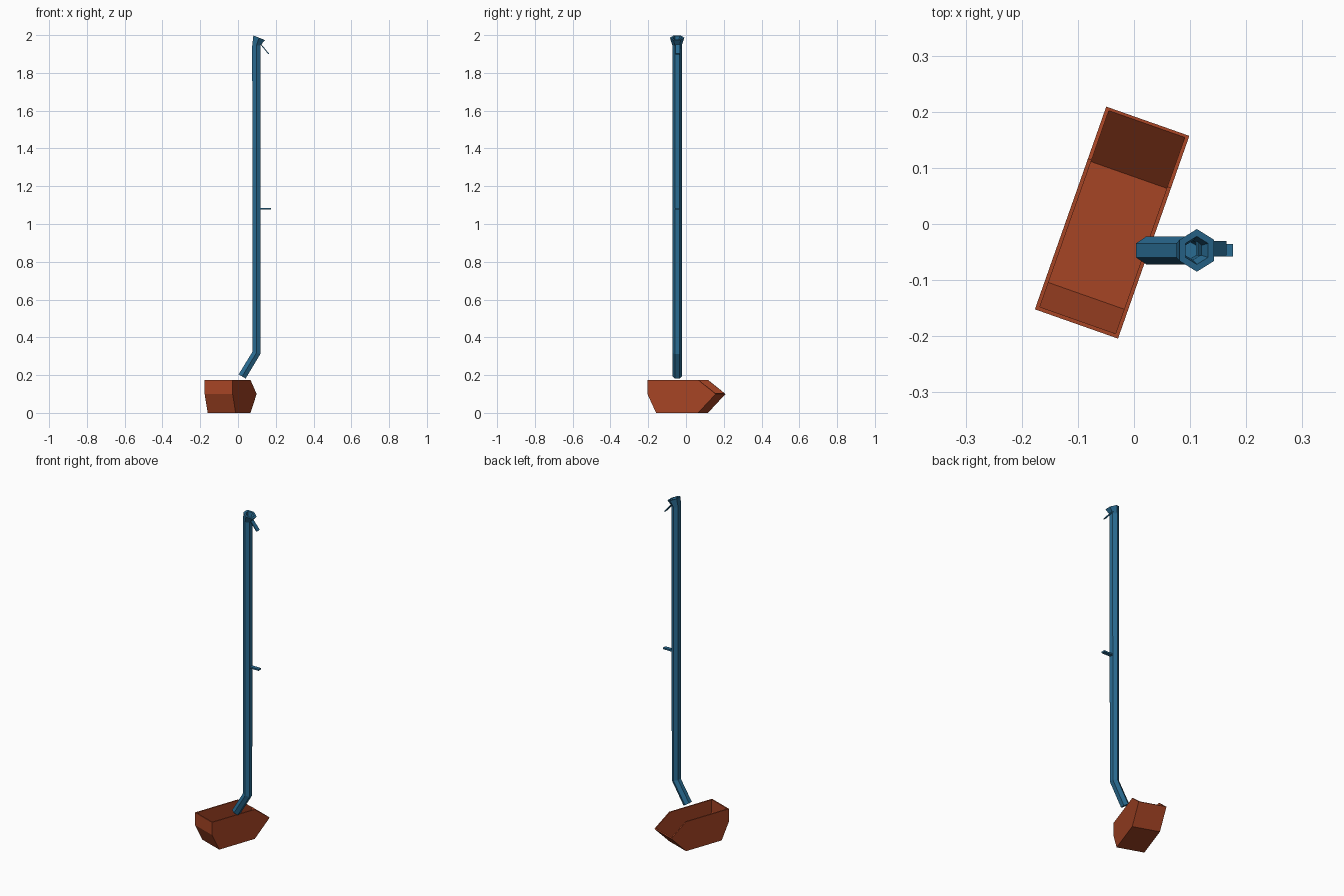
import bpy, bmesh, math
from mathutils import Vector, Matrix

if "Cube" in bpy.data.objects:
    bpy.data.objects.remove(bpy.data.objects["Cube"])


def material(name, colour):
    m = bpy.data.materials.new(name)
    m.diffuse_color = (*colour, 1)
    m.use_nodes = True
    m.node_tree.nodes["Principled BSDF"].inputs["Base Color"].default_value = m.diffuse_color
    return m


RUST = material("rust_orange", (0.38, 0.058, 0.018))
BLUE = material("steel_blue", (0.023, 0.15, 0.29))


def finish(name, bm, mat):
    bmesh.ops.recalc_face_normals(bm, faces=bm.faces)
    me = bpy.data.meshes.new(name)
    bm.to_mesh(me)
    bm.free()
    me.materials.append(mat)
    ob = bpy.data.objects.new(name, me)
    bpy.context.collection.objects.link(ob)
    return ob


# Trough: extruded side profile, open along the top and the sloping lip
profile = [(-0.1915, 0.175), (-0.1915, 0.1), (-0.143, 0), (0.093, 0), (0.1915, 0.1), (0.093, 0.175)]
bm = bmesh.new()
left, right = [[bm.verts.new((x, y, z)) for y, z in profile] for x in (-0.0785, 0.0785)]
bm.faces.new(left[::-1])
bm.faces.new(right)
for i in range(4):
    bm.faces.new((left[i], left[i + 1], right[i + 1], right[i]))
# make normals point outward regardless of the open top
middle = Vector((0, 0, 0.09))
bm.normal_update()
for f in bm.faces:
    if f.normal.dot(f.calc_center_median() - middle) < 0:
        f.normal_flip()
me = bpy.data.meshes.new("trough")
bm.to_mesh(me)
bm.free()
me.materials.append(RUST)
trough = bpy.data.objects.new("trough", me)
bpy.context.collection.objects.link(trough)
trough.location = (-0.039, 0.0025, 0)
trough.rotation_euler.z = math.radians(-19.4)
wall = trough.modifiers.new("wall", 'SOLIDIFY')
wall.thickness = 0.007
wall.offset = -1
wall.use_even_offset = True

# Pipe: six-sided rings (x, z, tilt, radius) from the bent foot to the flared hollow mouth
PIPE_Y = -0.047
rings = [(0.022, 0.193, 31, 0.025), (0.097, 0.317, 15.5, 0.025), (0.097, 1.945, 0, 0.025),
         (0.112, 1.986, 22, 0.038), (0.112, 1.986, 22, 0.025),
         (0.105, 1.958, 15, 0.017), (0.097, 1.88, 0, 0.017)]
bm = bmesh.new()
loops = []
for x, z, tilt, r in rings:
    t = math.radians(tilt)
    loop = []
    for k in range(6):
        a = math.radians(30 + 60 * k)
        u, v = r * math.cos(a), r * math.sin(a)
        loop.append(bm.verts.new((x + u * math.cos(t), PIPE_Y + v, z - u * math.sin(t))))
    loops.append(loop)
for a, b in zip(loops, loops[1:]):
    for k in range(6):
        n = (k + 1) % 6
        bm.faces.new((a[k], a[n], b[n], b[k]))
bm.faces.new(loops[0])
bm.faces.new(loops[-1])
finish("pipe", bm, BLUE)


# Flat tabs on the pipe
def tab(name, start, end, y, width, thick):
    s, e = Vector((start[0], y, start[1])), Vector((end[0], y, end[1]))
    d = e - s
    bm = bmesh.new()
    bmesh.ops.create_cube(bm, size=1)
    bmesh.ops.scale(bm, vec=(d.length, width, thick), verts=bm.verts)
    turn = Matrix.Rotation(-math.atan2(d.z, d.x), 4, 'Y')
    bmesh.ops.transform(bm, matrix=Matrix.Translation((s + e) / 2) @ turn, verts=bm.verts)
    finish(name, bm, BLUE)


tab("middle_tab", (0.11, 1.08), (0.176, 1.08), -0.0465, 0.022, 0.009)
tab("upper_tab", (0.112, 1.962), (0.163, 1.9), -0.0435, 0.026, 0.005)
